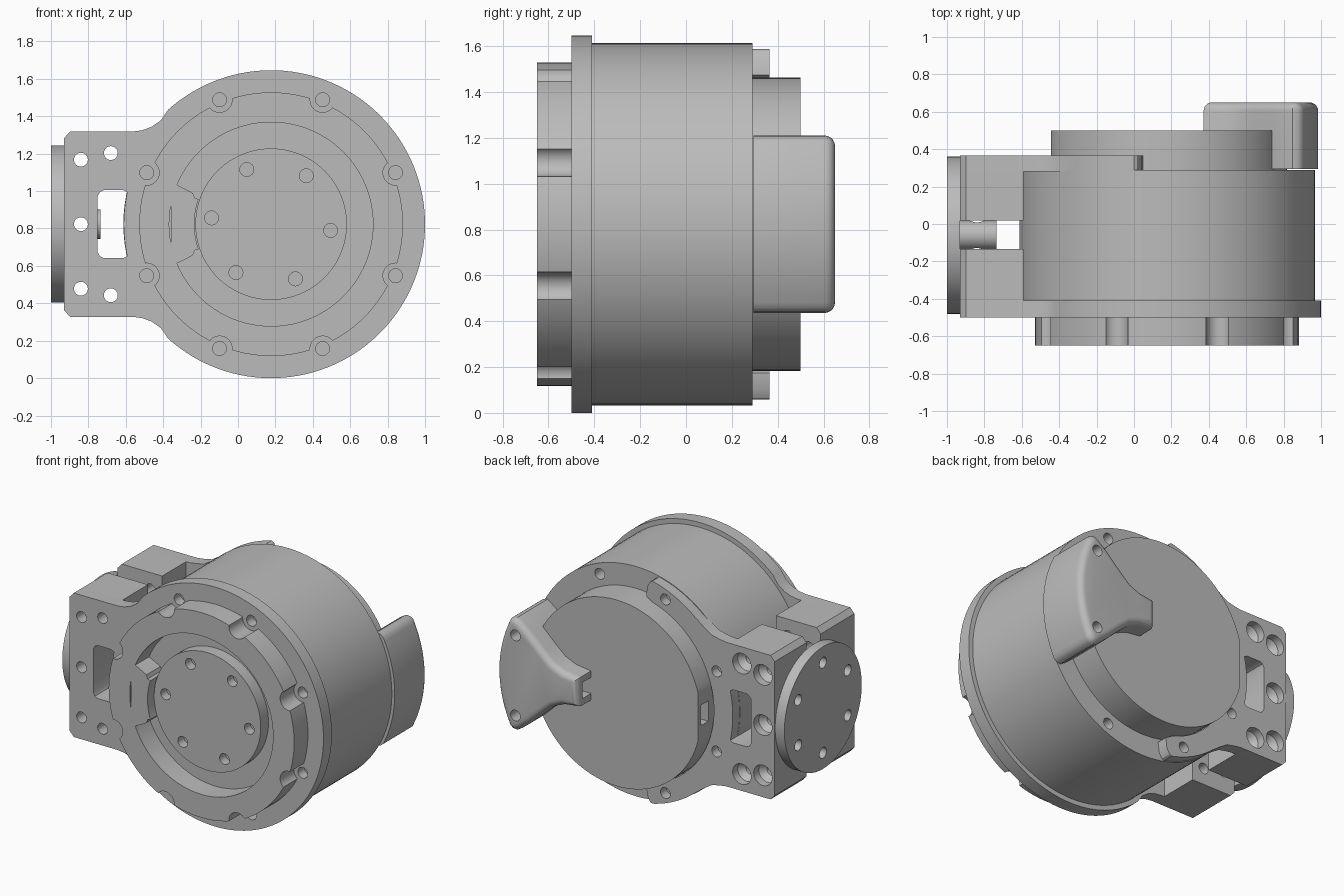
import bpy, bmesh
from math import cos, sin, radians

if "Cube" in bpy.data.objects:
    bpy.data.objects.remove(bpy.data.objects["Cube"], do_unlink=True)

CX, CZ, CY = 0.177, 0.823, -0.06      # main axis (x, z); side disc axis (y)
BOLT_R, HOLE_R = 0.72, 0.037

grey = bpy.data.materials.new("machined_grey")
grey.use_nodes = True
grey.diffuse_color = (0.5, 0.5, 0.5, 1)
grey.node_tree.nodes["Principled BSDF"].inputs["Base Color"].default_value = (0.5, 0.5, 0.5, 1)


def arc(r, a0, a1, n=32, u=0, v=0):
    """Points on an arc, in degrees."""
    steps = [radians(a0 + (a1 - a0) * i / n) for i in range(n + 1)]
    return [(u + r * cos(a), v + r * sin(a)) for a in steps]


def circle(r, u=0, v=0, n=96):
    return arc(r, 0, 360, n, u, v)[:-1]


def box(u0, u1, v0, v1):
    return [(u0, v0), (u1, v0), (u1, v1), (u0, v1)]


def mirrored(upper):
    """Close an outline given its upper half, left to right or right to left."""
    return upper + [(u, -v) for u, v in reversed(upper)]


def loft(name, sections, axis="y", round_back=0):
    """Skin between outlines placed at distances along an axis, capped at both ends."""
    bm = bmesh.new()
    rings = []
    for w, pts in sections:
        place = (lambda u, v: (CX + u, w, CZ + v)) if axis == "y" else (lambda u, v: (w, CY + u, CZ + v))
        rings.append([bm.verts.new(place(u, v)) for u, v in pts])
    n = len(rings[0])
    for a, b in zip(rings, rings[1:]):
        for i in range(n):
            bm.faces.new((a[i], a[(i + 1) % n], b[(i + 1) % n], b[i]))
    bm.faces.new(rings[0])
    back = bm.faces.new(rings[-1])
    bmesh.ops.recalc_face_normals(bm, faces=bm.faces[:])
    if round_back:
        bmesh.ops.bevel(bm, geom=list(back.edges), offset=round_back, segments=5,
                        profile=0.5, affect="EDGES", clamp_overlap=True)
    me = bpy.data.meshes.new(name)
    bm.to_mesh(me)
    bm.free()
    me.materials.append(grey)
    ob = bpy.data.objects.new(name, me)
    bpy.context.collection.objects.link(ob)
    return ob


def prism(name, pts, w0, w1, axis="y", round_back=0):
    return loft(name, [(w0, pts), (w1, pts)], axis, round_back)


def hole(u, v, r, w0, w1, axis="y"):
    return prism("cutter", circle(r, u, v, 32), w0, w1, axis)


def cut(objs, cutters):
    """Subtract every cutter from every object, then drop the cutters."""
    for ob in objs:
        for c in cutters:
            m = ob.modifiers.new("cut", "BOOLEAN")
            m.operation, m.solver, m.object = "DIFFERENCE", "EXACT", c
        dg = bpy.context.evaluated_depsgraph_get()
        dg.update()
        me = bpy.data.meshes.new_from_object(ob.evaluated_get(dg))
        ob.modifiers.clear()
        ob.data = me
    for c in cutters:
        bpy.data.objects.remove(c, do_unlink=True)


bolts = arc(BOLT_R, 22.5, 337.5, 7)

# Main housing, with blind bolt holes in the back
body = prism("housing_body", circle(0.79), -0.42, 0.29)
cut([body], [hole(u, v, HOLE_R, 0.2, 0.4) for u, v in bolts])

# Front flange joined to the side bracket plate by fillets
shoulder = [(-0.59, 0.555), (-0.64, 0.52), (-0.69, 0.502), (-0.74, 0.495)]
corner = [(-1.075, 0.495), (-1.107, 0.46)]
flange = prism("front_flange", mirrored(arc(0.823, 0, 132, 48)[1:] + shoulder + corner), -0.5, -0.41)
cut([flange], [hole(u, v, HOLE_R, -0.6, -0.43) for u, v in bolts])

# Back bracket plate with two arms that wrap the rim
arm_end = [(-0.13, 0.65), (-0.138, 0.72), (-0.16, 0.757)]
wing = arm_end + arc(0.785, 103, 130, 16) + [(-0.575, 0.55), (-0.63, 0.515)] + shoulder[2:] + corner
back_plate = prism("back_bracket_plate", mirrored(wing) + arc(0.645, 257, 103, 48)[1:-1], 0.28, 0.365)
cut([back_plate], [hole(u, v, HOLE_R, 0.3, 0.4) for u, v in bolts if u < 0])

# Bracket block split by a slot
block = prism("bracket_block", mirrored([(-0.767, 0.495)] + corner), -0.42, 0.29)
cut([block], [prism("cutter", box(-1.3, -0.7, -0.6, 0.6), -0.135, 0.02)])

# Window and countersunk screw holes through the bracket
window = prism("cutter", mirrored([(-0.927, 0.15), (-0.915, 0.172), (-0.895, 0.182), (-0.79, 0.182)]
                                  + arc(0.788, 167.5, 179, 8)), -0.7, 0.6)
screws = [(-1.017, 0.345), (-0.857, 0.38), (-1.017, 0), (-1.017, -0.345), (-0.857, -0.38)]
sinks = [loft("cutter", [(w, circle(r, u, v, 32)) for w, r in
                         ((-0.7, HOLE_R), (0.27, HOLE_R), (0.31, 0.07), (0.5, 0.07))])
         for u, v in screws]
cut([flange, back_plate, block], [window] + sinks)

# Cable shaft and round side disc
shaft = prism("side_shaft", circle(0.078, n=48), -0.94, -0.735, "x")
cut([shaft], [hole(-1.017, 0, HOLE_R, -0.7, 0.6)])
disc = prism("side_disc", circle(0.42), -1.0, -0.93, "x")
cut([disc], [hole(u, v, HOLE_R, -1.1, -0.945, "x") for u, v in arc(0.31, 30, 330, 5)])

# Front ring, notched around the bolts, with an inner tab
ring = prism("front_ring", circle(0.705), -0.65, -0.5)
cut([ring], [prism("cutter", circle(0.545), -0.8, -0.4)]
    + [hole(u, v, 0.067, -0.8, -0.4) for u, v in bolts])
tab_side = [(-0.535, 0.22), (-0.5, 0.208), (-0.44, 0.178), (-0.418, 0.165), (-0.408, 0.14)]
tab = prism("ring_tab", mirrored(tab_side + arc(0.41, 161, 179, 8)), -0.65, -0.5)

# Output hub with six blind holes
hub = prism("output_hub", circle(0.405), -0.585, -0.49)
cut([hub], [hole(u, v, HOLE_R, -0.7, -0.52) for u, v in arc(0.32, -6, 294, 5)])

# Back drum with a flat side and a small port
drum = prism("back_drum", arc(0.64, -165.5, 165.5, 96), 0.28, 0.5)
cut([drum], [prism("cutter", box(-0.7, -0.56, -0.07, 0.07), 0.39, 0.47)])

# Fan-shaped cable cover that wraps over the drum edge
fan = arc(0.808, 0, 25, 12)[1:] + [(0.722, 0.365), (0.7, 0.382), (0.67, 0.387), (0.635, 0.365),
                                   (0.56, 0.305), (0.47, 0.22), (0.39, 0.15), (0.31, 0.115), (0.195, 0.1)]
cover = prism("cable_cover", mirrored(fan), 0.295, 0.65, round_back=0.045)
cut([cover], [prism("cutter", box(0.1, 0.3, -0.055, 0.055), 0.45, 0.59)]
    + [hole(u, v, HOLE_R, 0.55, 0.8) for u, v in (bolts[0], bolts[-1])])

# Smooth the round walls and keep the machined edges crisp
bpy.ops.object.select_all(action="DESELECT")
parts = [body, flange, back_plate, block, shaft, disc, ring, tab, hub, drum, cover]
for ob in parts:
    ob.select_set(True)
bpy.context.view_layer.objects.active = body
bpy.ops.object.shade_smooth_by_angle(angle=radians(30))
